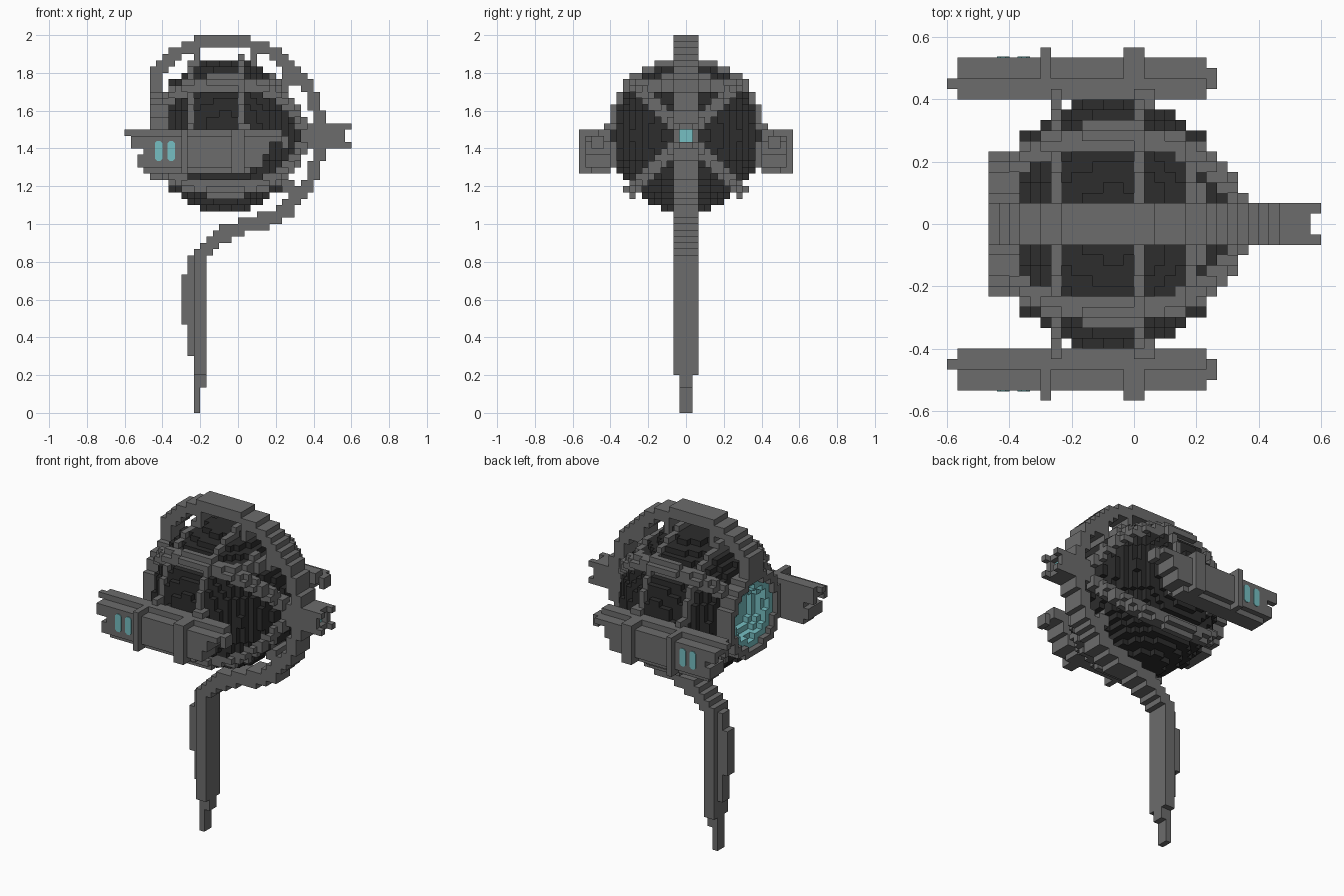
import bpy, bmesh, math
from math import hypot, sqrt, floor, ceil

if "Cube" in bpy.data.objects:
    bpy.data.objects.remove(bpy.data.objects["Cube"])

S = 1 / 30                 # block size
CX, CZ = -2, 44            # centre of the round hull, in blocks
taken = set()              # blocks already used by a part


def material(name, rgb):
    m = bpy.data.materials.new(name)
    m.use_nodes = True
    m.diffuse_color = (*rgb, 1)
    b = m.node_tree.nodes["Principled BSDF"]
    b.inputs["Base Color"].default_value = (*rgb, 1)
    b.inputs["Roughness"].default_value = 0.8
    return m


GREY = material("metal grey", (0.15, 0.15, 0.15))
DARK = material("dark hull", (0.026, 0.026, 0.026))
TEAL = material("glowing teal", (0.18, 0.52, 0.54))

SIDES = [((1, 0, 0), [(1, 0, 0), (1, 1, 0), (1, 1, 1), (1, 0, 1)]),
         ((-1, 0, 0), [(0, 0, 0), (0, 0, 1), (0, 1, 1), (0, 1, 0)]),
         ((0, 1, 0), [(0, 1, 0), (0, 1, 1), (1, 1, 1), (1, 1, 0)]),
         ((0, -1, 0), [(0, 0, 0), (1, 0, 0), (1, 0, 1), (0, 0, 1)]),
         ((0, 0, 1), [(0, 0, 1), (1, 0, 1), (1, 1, 1), (0, 1, 1)]),
         ((0, 0, -1), [(0, 0, 0), (0, 1, 0), (1, 1, 0), (1, 0, 0)])]


def box(x0, x1, y0, y1, z0, z1):
    return {(x, y, z) for x in range(x0, x1) for y in range(y0, y1) for z in range(z0, z1)}


def where(bounds, rule):
    """Blocks in bounds whose centre passes the rule."""
    return {c for c in box(*bounds) if rule(*(v + 0.5 for v in c))}


def flip(cells):
    """Mirror blocks across y = 0."""
    return {(x, -1 - y, z) for x, y, z in cells}


def build(name, cells, mat):
    """Turn blocks into a mesh of their outer faces."""
    cells = cells - taken
    taken.update(cells)
    bm, verts = bmesh.new(), {}
    for c in sorted(cells):
        for d, quad in SIDES:
            if tuple(a + b for a, b in zip(c, d)) in cells:
                continue
            loop = []
            for q in quad:
                k = tuple(a + b for a, b in zip(c, q))
                if k not in verts:
                    verts[k] = bm.verts.new([v * S for v in k])
                loop.append(verts[k])
            bm.faces.new(loop)
    mesh = bpy.data.meshes.new(name)
    bm.to_mesh(mesh)
    bm.free()
    mesh.materials.append(mat)
    ob = bpy.data.objects.new(name, mesh)
    bpy.context.collection.objects.link(ob)
    return ob


def near_path(x, z, path, half):
    """True if (x, z) lies within half of a polyline."""
    for (ax, az), (bx, bz) in zip(path, path[1:]):
        dx, dz = bx - ax, bz - az
        t = max(0, min(1, ((x - ax) * dx + (z - az) * dz) / (dx * dx + dz * dz)))
        if hypot(x - ax - t * dx, z - az - t * dz) <= half:
            return True
    return False


def dist(x, y, z):
    return sqrt((x - CX) ** 2 + y * y + (z - CZ) ** 2)


HULL = (-16, 14, -16, 16, 28, 60)

# Nose prongs with a teal light deep in the middle
build("nose_light", box(14, 16, -1, 1, 43, 45), TEAL)
nose = box(10, 18, -2, 2, 42, 46)
nose -= box(16, 18, -1, 1, 43, 45)
nose -= box(17, 18, -1, 1, 42, 46) | box(17, 18, -2, 2, 43, 45)
build("nose_prongs", nose, GREY)

# Arched spine over the hull, closing down onto the rear ring
arch = where((-14, 15, -2, 2, 28, 60),
             lambda x, y, z: 14.1 <= hypot(x - CX, z - CZ) <= 16.1
             and (z > CZ or x > 6))
arch |= box(-14, -12, -2, 2, 51, 55)
build("spine_arch", arch, GREY)

# Spine continuing under the hull into the tail
bend = [(7.5, 32), (5, 30.8), (1, 29.8), (-2, 28.5), (-4.5, 26.8), (-6, 24.5), (-6, 21.5)]
build("tail_bend", where((-10, 10, -2, 2, 20, 36),
                         lambda x, y, z: near_path(x, z, bend, 1.2)), GREY)
tail = box(-7, -6, -1, 1, 0, 4) | box(-7, -5, -1, 1, 4, 6) | box(-7, -5, -2, 2, 6, 24)
build("tail", tail, GREY)
build("tail_fin", box(-8, -7, -1, 1, 9, 25) | box(-9, -7, -1, 1, 14, 22), GREY)

# Struts between hull and spine
struts = box(-7, -6, -2, 2, 54, 60) | box(2, 3, -2, 2, 54, 59)
for a in (42, -38):
    ca, sa = math.cos(math.radians(a)), math.sin(math.radians(a))
    line = [(CX + 12 * ca, CZ + 12 * sa), (CX + 15 * ca, CZ + 15 * sa)]
    struts |= where((5, 14, -2, 2, 32, 58), lambda x, y, z: near_path(x, z, line, 0.9))
build("spine_struts", struts, GREY)

# Rear ring with a teal bowl inside
build("rear_ring", where((-14, -10, -8, 8, 36, 52),
                         lambda x, y, z: 5.9 <= hypot(y, z - CZ) <= 7.3), GREY)


def bowl(x, y, z):
    return hypot(hypot(y, z - CZ), (x + 14) * 1.15)


build("rear_bowl", where((-13, -6, -6, 6, 38, 50),
                         lambda x, y, z: 5.0 <= bowl(x, y, z) <= 6.9), TEAL)

# Four diagonal ribs from nose to rear ring
build("diagonal_ribs", where(HULL, lambda x, y, z: x > -12 and 11.2 <= dist(x, y, z) <= 13.1
                             and abs(abs(y) - abs(z - CZ)) <= 1.6), GREY)

# Cross hoops over the upper half; the front one only spans the top
hoops = where(HULL, lambda x, y, z: z > 45 and 11.4 <= dist(x, y, z) <= 12.9
              and (-8 < x < -7 or 0 < x < 1))
hoops |= where(HULL, lambda x, y, z: z - CZ > abs(y) and 11.4 <= dist(x, y, z) <= 12.7
               and 5 < x + abs(y) * 0.25 - 1 < 6.5)
build("cross_hoops", hoops, GREY)

# Dark round hull, hollowed behind the rear ring
build("round_hull", where(HULL, lambda x, y, z: dist(x, y, z) <= 12.1
                          and not (x < -11 and hypot(y, z - CZ) > 7.3)
                          and not bowl(x, y, z) < 6.9), DARK)

# Side pods: chamfered body, stepped rear end, tapering front end
pod = box(-18, -17, 13, 14, 44, 45) | box(-17, 7, 12, 14, 44, 45)
pod |= box(-17, 7, 12, 16, 42, 44) | box(-15, 5, 12, 16, 41, 42)
pod |= box(-16, 4, 12, 16, 39, 41) | box(-15, 2, 12, 15, 38, 39)
pod |= box(7, 8, 13, 15, 42, 44)
pod -= box(-17, -15, 13, 15, 42, 43) | box(5, 7, 12, 16, 42, 43)
collars = box(-9, -8, 12, 17, 38, 45) | box(-1, 1, 12, 17, 38, 45)
mounts = box(-8, -7, 9, 13, 39, 46) | box(1, 2, 9, 13, 39, 46)
for side, turn in (("left", lambda c: c), ("right", flip)):
    build(side + "_pod_collars", turn(collars), GREY)
    build(side + "_pod", turn(pod), GREY)
    build(side + "_pod_mounts", turn(mounts), GREY)

# Teal windows on the pods: thin plates with cut corners
for side, sy in (("back", 1), ("front", -1)):
    for n, x in enumerate((-12.6, -10.6)):
        w, h, c = 0.6, 1.6, 0.35
        ring = [(w, h - c), (w - c, h), (c - w, h), (-w, h - c),
                (-w, c - h), (c - w, -h), (w - c, -h), (w, c - h)]
        bm = bmesh.new()
        f = bm.faces.new([bm.verts.new(((x + u) * S, sy * 15.95 * S, (41.6 + v) * S))
                          for u, v in ring])
        ext = bmesh.ops.extrude_face_region(bm, geom=[f])
        bmesh.ops.translate(bm, vec=(0, sy * 0.006, 0),
                            verts=[g for g in ext["geom"] if isinstance(g, bmesh.types.BMVert)])
        bmesh.ops.recalc_face_normals(bm, faces=bm.faces)
        mesh = bpy.data.meshes.new("pod_window")
        bm.to_mesh(mesh)
        bm.free()
        mesh.materials.append(TEAL)
        bpy.context.collection.objects.link(
            bpy.data.objects.new(f"{side}_pod_window_{n + 1}", mesh))
